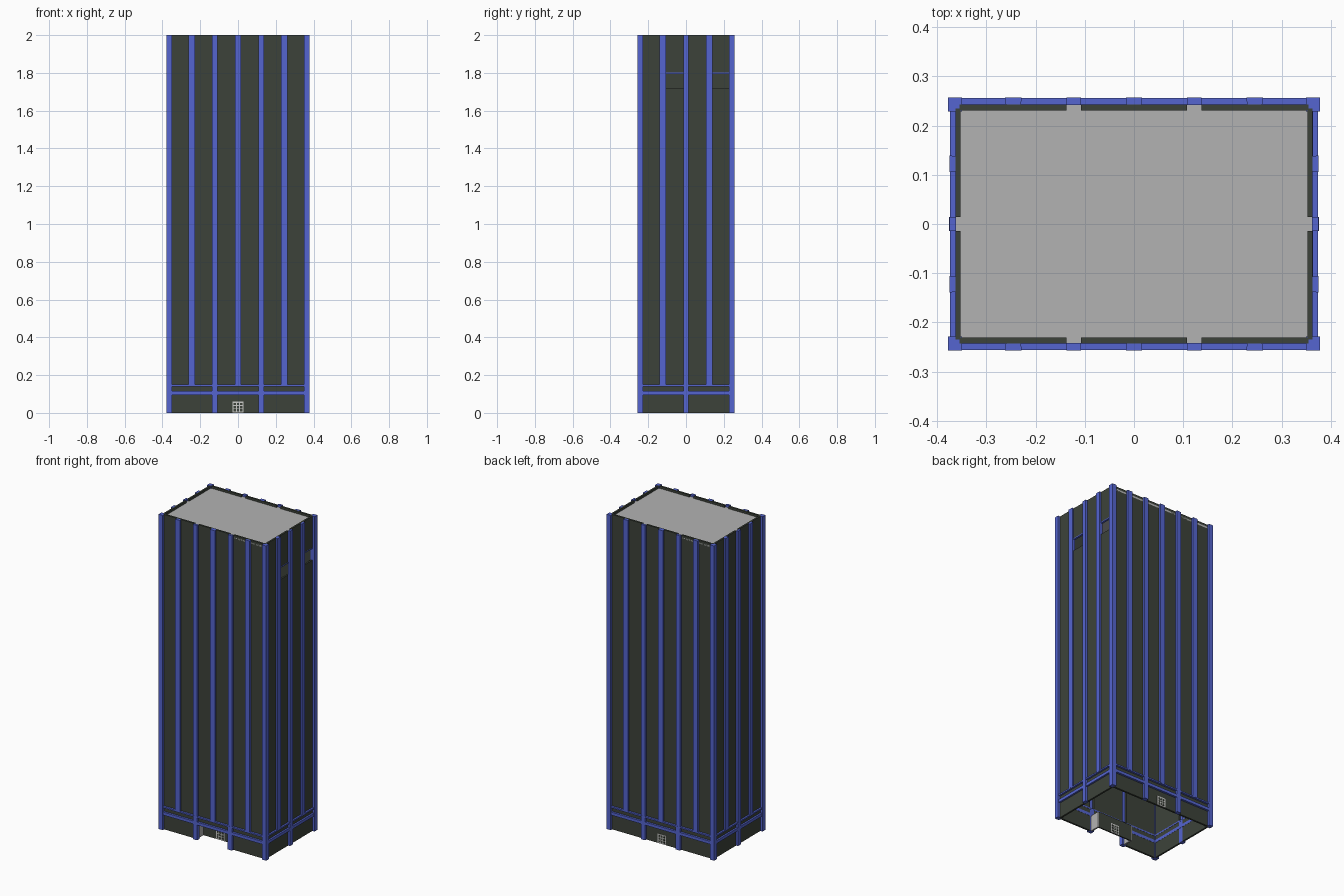
import bpy, bmesh

if "Cube" in bpy.data.objects:
    bpy.data.objects.remove(bpy.data.objects["Cube"])


def mat(name, col):
    m = bpy.data.materials.new(name)
    m.diffuse_color = (*col, 1)
    m.use_nodes = True
    m.node_tree.nodes["Principled BSDF"].inputs["Base Color"].default_value = m.diffuse_color
    return m


BLUE = mat("blue frame", (0.09, 0.13, 0.63))
DARK = mat("dark wall", (0.046, 0.055, 0.042))
GREY = mat("roof grey", (0.45, 0.45, 0.45))
PALE = mat("pale door frame", (0.6, 0.6, 0.58))


def build(name, boxes, material):
    """One object from boxes given as (x0, x1, y0, y1, z0, z1)."""
    bm = bmesh.new()
    for x0, x1, y0, y1, z0, z1 in boxes:
        vs = bmesh.ops.create_cube(bm, size=1)["verts"]
        for v in vs:
            v.co = (x1 if v.co.x > 0 else x0,
                    y1 if v.co.y > 0 else y0,
                    z1 if v.co.z > 0 else z0)
    me = bpy.data.meshes.new(name)
    bm.to_mesh(me)
    bm.free()
    me.materials.append(material)
    ob = bpy.data.objects.new(name, me)
    bpy.context.collection.objects.link(ob)
    return ob


def on_side(side, u0, u1, d0, d1, z0, z1):
    """Box on a side: u along the wall, d outward distance from the centre."""
    axis, s = side
    a, b = sorted((s * d0, s * d1))
    return (u0, u1, a, b, z0, z1) if axis == "y" else (a, b, u0, u1, z0, z1)


SIDES = {"front": ("y", -1), "back": ("y", 1), "left": ("x", -1), "right": ("x", 1)}
WIDE = dict(half=0.355, inner=0.231, face=0.243, outer=0.257, bays=[-0.355, -0.1225, 0.1225, 0.355],
            mullions=[-0.245, 0, 0.245], columns=[-0.1225, 0.1225])
NARROW = dict(half=0.235, inner=0.352, face=0.363, outer=0.375, bays=[-0.235, 0, 0.235],
              mullions=[-0.1225, 0.1225], columns=[0])
W = 0.0145          # half width of posts
REC = -0.178        # recessed entrance wall
LOUVRES = [(-0.1225 + W, -W), (0.1225 + W, 0.235)]

for label, side in SIDES.items():
    p = WIDE if side[0] == "y" else NARROW
    i, f, o = p["inner"], p["face"], p["outer"]

    # dark wall panels, with the entrance bay and high side openings left out
    walls = []
    for n, (a, b) in enumerate(zip(p["bays"], p["bays"][1:])):
        a, b = a + W, b - W
        if n == 0:
            a -= W
        if n == len(p["bays"]) - 2:
            b += W
        base = 0.098 if label == "front" and n == 1 else 0
        if label == "right":
            walls += [on_side(side, a, b, i, f, 0, 1.72), on_side(side, a, b, i, f, 1.8, 2)]
        else:
            walls.append(on_side(side, a, b, i, f, base, 2))
    if label == "right":
        walls.append(on_side(side, W, 0.1225, i, f, 1.72, 1.8))
        walls.append(on_side(side, -0.235, -0.1225, i, f, 1.72, 1.8))
        build("opening_lintels", [on_side(side, a, b, i, f + 0.001, 1.794, 1.801)
                                  for a, b in LOUVRES], BLUE)
    build(label + "_wall", walls, DARK)

    # mullions stop at the upper band, slightly narrower on the inside
    mull = build(label + "_mullions", [on_side(side, u - W, u + W, i + 0.001, o, 0.145, 2)
                                       for u in p["mullions"]], BLUE)
    k = 0 if side[0] == "x" else 1
    for v in mull.data.vertices:
        if abs(v.co[k]) > f:
            u = v.co[1 - k]
            mid = min(p["mullions"], key=lambda m: abs(m - u))
            v.co[1 - k] = mid + (u - mid) * 1.15

    # main columns reach the ground
    build(label + "_columns",
          [on_side(side, u - W, u + W, f - 0.001, o, 0.14, 2) for u in p["columns"]] +
          [on_side(side, u - W, u + W, i, o + 0.0005, 0, 0.15) for u in p["columns"]], BLUE)

    # two horizontal bands
    build(label + "_bands", [on_side(side, -p["half"], p["half"], i - 0.001, o - 0.001, z0, z1)
                             for z0, z1 in ((0.096, 0.115), (0.141, 0.15))], BLUE)

# corner posts
build("corner_posts", [(x - 0.0145, x + 0.0145, y - 0.0145, y + 0.0145, 0, 2)
                       for x in (-0.3635, 0.3635) for y in (-0.243, 0.243)], BLUE)

# roof slab, just below the parapet
build("roof", [(-0.363, 0.363, -0.243, 0.243, 1.975, 1.986)], GREY)

# recessed entrance: dark back wall and soffit, grey side walls
build("entrance_wall", [(-0.12, 0.12, REC, REC + 0.008, 0, 0.1),
                        (-0.12, 0.12, -0.232, REC + 0.008, 0.096, 0.102)], DARK)
build("entrance_sides", [(s * 0.1225 - 0.005, s * 0.1225 + 0.005, -0.232, REC + 0.008, 0, 0.1)
                         for s in (-1, 1)], GREY)


# gridded doors: pale plate with dark panes on both faces
def door(name, y0, y1):
    build(name + "_frame", [(-0.03, 0.03, y0, y1, 0.001, 0.06)], PALE)
    panes = []
    for c in range(3):
        for r in range(3):
            x, z = -0.0165 + c * 0.0165, 0.014 + r * 0.0165
            panes.append((x - 0.006, x + 0.006, y0 - 0.001, y1 + 0.001, z - 0.006, z + 0.006))
    build(name + "_panes", panes, DARK)


door("front_door", REC - 0.002, REC + 0.010)
door("back_door", 0.229, 0.245)
